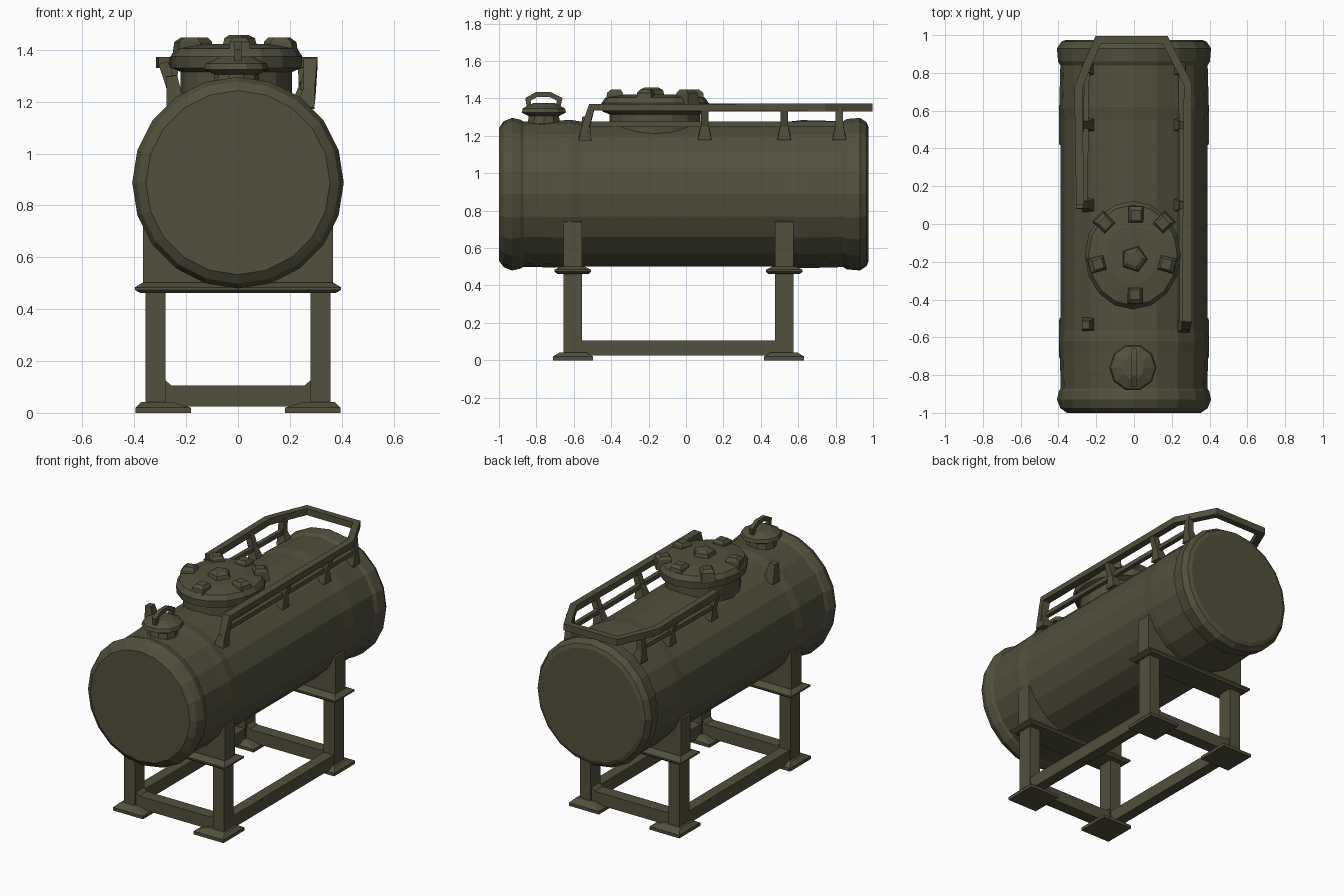
import bpy, bmesh, math
from mathutils import Vector

if "Cube" in bpy.data.objects:
    bpy.data.objects.remove(bpy.data.objects["Cube"])

olive = bpy.data.materials.new("olive_paint")
olive.diffuse_color = (0.085, 0.08, 0.045, 1)
olive.use_nodes = True
olive.node_tree.nodes["Principled BSDF"].inputs["Base Color"].default_value = olive.diffuse_color


def finish(name, bm):
    bmesh.ops.recalc_face_normals(bm, faces=bm.faces)
    me = bpy.data.meshes.new(name)
    bm.to_mesh(me)
    bm.free()
    me.materials.append(olive)
    ob = bpy.data.objects.new(name, me)
    bpy.context.collection.objects.link(ob)
    return ob


def skin(bm, rings):
    """Join rings of equal point counts and cap both ends."""
    rows = [[bm.verts.new(p) for p in r] for r in rings]
    n = len(rows[0])
    for a, b in zip(rows, rows[1:]):
        for i in range(n):
            j = (i + 1) % n
            bm.faces.new((a[i], a[j], b[j], b[i]))
    bm.faces.new(rows[0])
    bm.faces.new(rows[-1])


def rect(cx, cy, z, hx, hy):
    return [(cx - hx, cy - hy, z), (cx + hx, cy - hy, z),
            (cx + hx, cy + hy, z), (cx - hx, cy + hy, z)]


def box(bm, x0, x1, y0, y1, z0, z1):
    cx, cy, hx, hy = (x0 + x1) / 2, (y0 + y1) / 2, (x1 - x0) / 2, (y1 - y0) / 2
    skin(bm, [rect(cx, cy, z0, hx, hy), rect(cx, cy, z1, hx, hy)])


def sweep(bm, pts, w, up=(0, 0, 1), sizes=None):
    """Square bar with mitred corners along a path."""
    pts = [Vector(p) for p in pts]
    up = Vector(up)
    rings = []
    for i, p in enumerate(pts):
        a = (p - pts[i - 1]).normalized() if i else None
        b = (pts[i + 1] - p).normalized() if i < len(pts) - 1 else None
        t = ((a or b) + (b or a)).normalized()
        s = t.cross(up).normalized()
        u = s.cross(t)
        k = w / 2 * (sizes[i] if sizes else 1)
        m = 1 / max(0.6, t.dot(a or b))
        rings.append([p + s * k * m * dx + u * k * dz
                      for dx, dz in ((-1, -1), (1, -1), (1, 1), (-1, 1))])
    skin(bm, rings)


def disc_rings(cx, cy, profile, n, sy=1.0):
    return [[(cx + r * math.cos(2 * math.pi * i / n),
              cy + r * sy * math.sin(2 * math.pi * i / n), z) for i in range(n)]
            for r, z in profile]


# Tank shell: lathed along y with swollen end collars
TZ, N = 0.888, 20
profile = [(-1.0, 0.355), (-0.975, 0.39), (-0.93, 0.408), (-0.885, 0.398), (-0.87, 0.388),
           (-0.68, 0.393), (-0.62, 0.398), (-0.56, 0.388), (0.55, 0.388), (0.62, 0.396),
           (0.84, 0.39), (0.86, 0.402), (0.93, 0.408), (0.965, 0.385), (0.975, 0.36)]
bm = bmesh.new()
skin(bm, [[(r * math.cos(2 * math.pi * i / N), y, TZ + r * math.sin(2 * math.pi * i / N))
           for i in range(N)] for y, r in profile])
finish("tank_shell", bm)

LEG_Y = (-0.605, 0.525)

# Legs, feet and saddles
legs, feet, flanges, saddles, beams = [bmesh.new() for _ in range(5)]
for y in LEG_Y:
    for s in (-1, 1):
        x = 0.318 * s
        box(legs, x - 0.039, x + 0.039, y - 0.05, y + 0.05, 0.02, 0.47)
        fx = 0.288 * s
        skin(feet, [rect(fx, y, 0, 0.107, 0.107), rect(fx, y, 0.02, 0.107, 0.107),
                    rect(x - 0.005 * s, y, 0.042, 0.06, 0.07)])
    skin(flanges, [rect(0, y, 0.462, 0.375, 0.085), rect(0, y, 0.474, 0.398, 0.098),
                   rect(0, y, 0.484, 0.398, 0.098), rect(0, y, 0.502, 0.368, 0.06)])
    # cradle with an arc cut to follow the tank
    arc = [(0.372 * math.cos(a), TZ + 0.372 * math.sin(a))
           for a in [math.radians(-22 - 136 * k / 12) for k in range(13)]]
    prof = [(-0.366, 0.49), (0.366, 0.49), (0.366, 0.74)] + arc + [(-0.366, 0.74)]
    skin(saddles, [[(px, y + d, pz) for px, pz in prof] for d in (-0.05, 0.05)])
    # cross beam with small corner gussets
    box(beams, -0.30, 0.30, y - 0.04, y + 0.04, 0.025, 0.105)
    for s in (-1, 1):
        g = [(0.285 * s, 0.10), (0.25 * s, 0.10), (0.285 * s, 0.13)]
        skin(beams, [[(px, y + d, pz) for px, pz in g] for d in (-0.04, 0.04)])
for s in (-1, 1):
    x = 0.318 * s
    box(beams, x - 0.035, x + 0.035, LEG_Y[0], LEG_Y[1], 0.025, 0.105)
for name, b in (("legs", legs), ("foot_pads", feet), ("saddle_flanges", flanges),
                ("saddles", saddles), ("base_beams", beams)):
    finish(name, b)

# Manhole hatch with clamps
HX, HY = -0.006, -0.165
bm = bmesh.new()
skin(bm, disc_rings(HX, HY, [(0.215, 1.18), (0.215, 1.315), (0.25, 1.33), (0.254, 1.375),
                             (0.235, 1.405), (0.14, 1.422)], 16, 1.13))
finish("hatch_lid", bm)

bm = bmesh.new()
for x, y, a in ((0.01, 0.055, 90), (-0.16, 0.01, 135), (0.16, 0.01, 45), (-0.2, -0.215, 195),
                (0.18, -0.215, -15), (0.006, -0.385, -90)):
    c, s = math.cos(math.radians(a)), math.sin(math.radians(a))

    def ring(z, l, w, off):
        return [(x + c * (u * l + off) - s * v * w, y + s * (u * l + off) + c * v * w, z)
                for u, v in ((-1, -1), (1, -1), (1, 1), (-1, 1))]
    skin(bm, [ring(1.37, 0.045, 0.042, 0), ring(1.43, 0.042, 0.038, -0.005),
              ring(1.447, 0.026, 0.026, -0.01)])
finish("hatch_clamps", bm)

bm = bmesh.new()
skin(bm, disc_rings(0, -0.185, [(0.075, 1.41), (0.065, 1.445), (0.04, 1.458)], 5))
finish("hatch_knob", bm)

# Filler cap with arched handle
bm = bmesh.new()
skin(bm, disc_rings(-0.006, -0.76, [(0.095, 1.24), (0.085, 1.305), (0.125, 1.325),
                                    (0.118, 1.347), (0.06, 1.375)], 10))
finish("filler_cap", bm)
bm = bmesh.new()
sweep(bm, [(0, -0.835, 1.335), (0, -0.845, 1.395), (0, -0.80, 1.42), (0, -0.725, 1.42),
           (0, -0.675, 1.395), (0, -0.69, 1.335)], 0.026, (1, 0, 0))
finish("filler_handle", bm)

# Guard rail: open loop, long on the right and short on the left
bm = bmesh.new()
sweep(bm, [(0.275, -0.545, 1.215), (0.28, -0.505, 1.352), (0.285, 0.74, 1.352),
           (0.255, 0.80, 1.352), (0.165, 0.975, 1.352), (-0.19, 0.975, 1.352),
           (-0.265, 0.80, 1.352), (-0.295, 0.72, 1.352), (-0.285, 0.10, 1.352)], 0.042)
finish("guard_rail", bm)

# Lower rails
bm = bmesh.new()
sweep(bm, [(0.255, -0.52, 1.262), (0.25, 0.83, 1.262)], 0.028)
sweep(bm, [(-0.26, 0.10, 1.262), (-0.25, 0.83, 1.262)], 0.028)
finish("lower_rails", bm)

# Rail posts with flared feet
bm = bmesh.new()
for s, y in ((1, 0.10), (1, 0.525), (1, 0.82), (-1, 0.10), (-1, 0.525), (-1, 0.82)):
    top = 0.25 if y > 0.8 else 0.288
    sweep(bm, [(top * s, y, 1.35), (0.255 * s, y, 1.255), (0.24 * s, y, 1.185)],
          0.042, (0, 1, 0), [0.9, 1, 1.7])
sweep(bm, [(0.275, -0.535, 1.25), (0.262, -0.54, 1.18)], 0.045, (0, 1, 0), [1, 1.5])
sweep(bm, [(-0.255, -0.535, 1.30), (-0.24, -0.53, 1.18)], 0.045, (0, 1, 0), [0.9, 1.6])
finish("rail_posts", bm)
